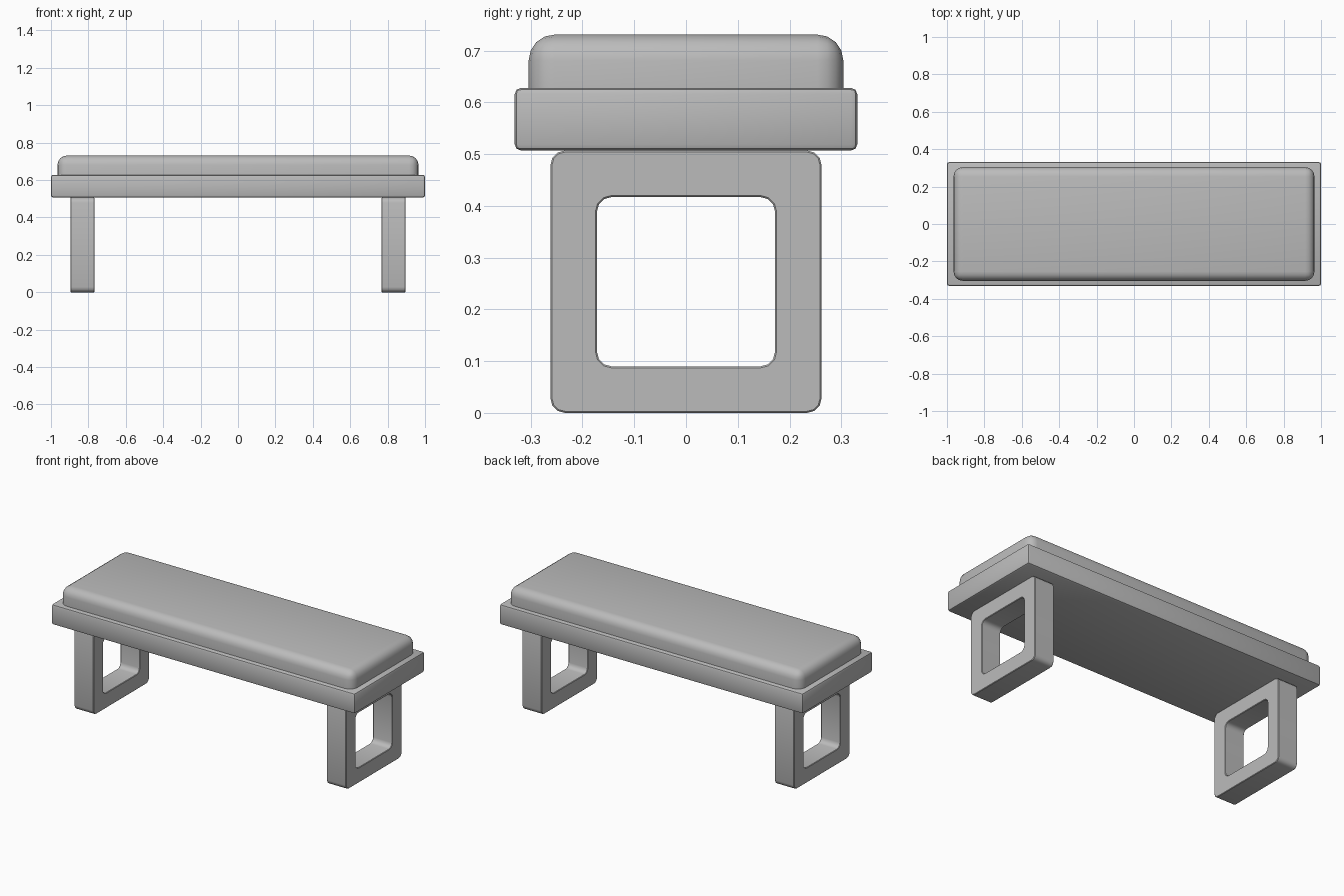
import bpy
import bmesh
from math import radians

cube = bpy.data.objects.get("Cube")
if cube:
    bpy.data.objects.remove(cube, do_unlink=True)

GREY = (0.5, 0.5, 0.5, 1.0)
mat = bpy.data.materials.new("plain grey")
mat.use_nodes = True
mat.diffuse_color = GREY
mat.node_tree.nodes["Principled BSDF"].inputs["Base Color"].default_value = GREY


def finish(name, bm):
    """Turn a bmesh into a smooth shaded grey object."""
    bmesh.ops.recalc_face_normals(bm, faces=bm.faces)
    mesh = bpy.data.meshes.new(name)
    bm.to_mesh(mesh)
    bm.free()
    mesh.materials.append(mat)
    obj = bpy.data.objects.new(name, mesh)
    bpy.context.collection.objects.link(obj)
    bpy.ops.object.select_all(action="DESELECT")
    obj.select_set(True)
    bpy.context.view_layer.objects.active = obj
    bpy.ops.object.shade_smooth_by_angle(angle=radians(40))
    return obj


def box(half_x, half_y, low, high):
    """Box centred on x and y, standing between two heights."""
    bm = bmesh.new()
    bmesh.ops.create_cube(bm, size=2)
    for v in bm.verts:
        v.co.x *= half_x
        v.co.y *= half_y
        v.co.z = high if v.co.z > 0 else low
    return bm


def bevel(bm, edges, width, segments):
    bmesh.ops.bevel(bm, geom=edges, offset=width, offset_type="OFFSET",
                    segments=segments, profile=0.5, affect="EDGES")


# Bench slab with slightly eased edges
bm = box(1.0, 0.331, 0.507, 0.628)
bevel(bm, bm.edges[:], 0.012, 2)
finish("bench_slab", bm)

# Cushion, rounded everywhere except around its flat base
bm = box(0.965, 0.304, 0.626, 0.731)
bevel(bm, [e for e in bm.edges if max(v.co.z for v in e.verts) > 0.7], 0.05, 4)
finish("cushion", bm)


def leg_frame(name, side):
    """Square loop leg: a rounded frame with a rounded opening."""
    bm = bmesh.new()
    near, far = side * 0.768, side * 0.896
    corners = [(-1, -1), (1, -1), (1, 1), (-1, 1)]
    mid = 0.2535

    def ring(x, half_y, half_z):
        return [bm.verts.new((x, y * half_y, mid + z * half_z)) for y, z in corners]

    rings = [ring(near, 0.262, mid), ring(far, 0.262, mid),
             ring(far, 0.172, 0.1635), ring(near, 0.172, 0.1635)]
    for i in range(4):
        a, b = rings[i], rings[(i + 1) % 4]
        for j in range(4):
            k = (j + 1) % 4
            bm.faces.new((a[j], a[k], b[k], b[j]))
    # Round the corners that run across the frame, inside and out
    across = [e for e in bm.edges if abs(e.verts[0].co.x - e.verts[1].co.x) > 0.1]
    bevel(bm, across, 0.028, 3)
    # Ease the rims of the two flat sides
    bm.normal_update()
    rims = [e for e in bm.edges if len(e.link_faces) == 2
            and abs(e.verts[0].co.x - e.verts[1].co.x) < 0.01
            and e.calc_face_angle(0) > 1]
    bevel(bm, rims, 0.003, 1)
    finish(name, bm)


leg_frame("left_leg_frame", 1)
leg_frame("right_leg_frame", -1)
